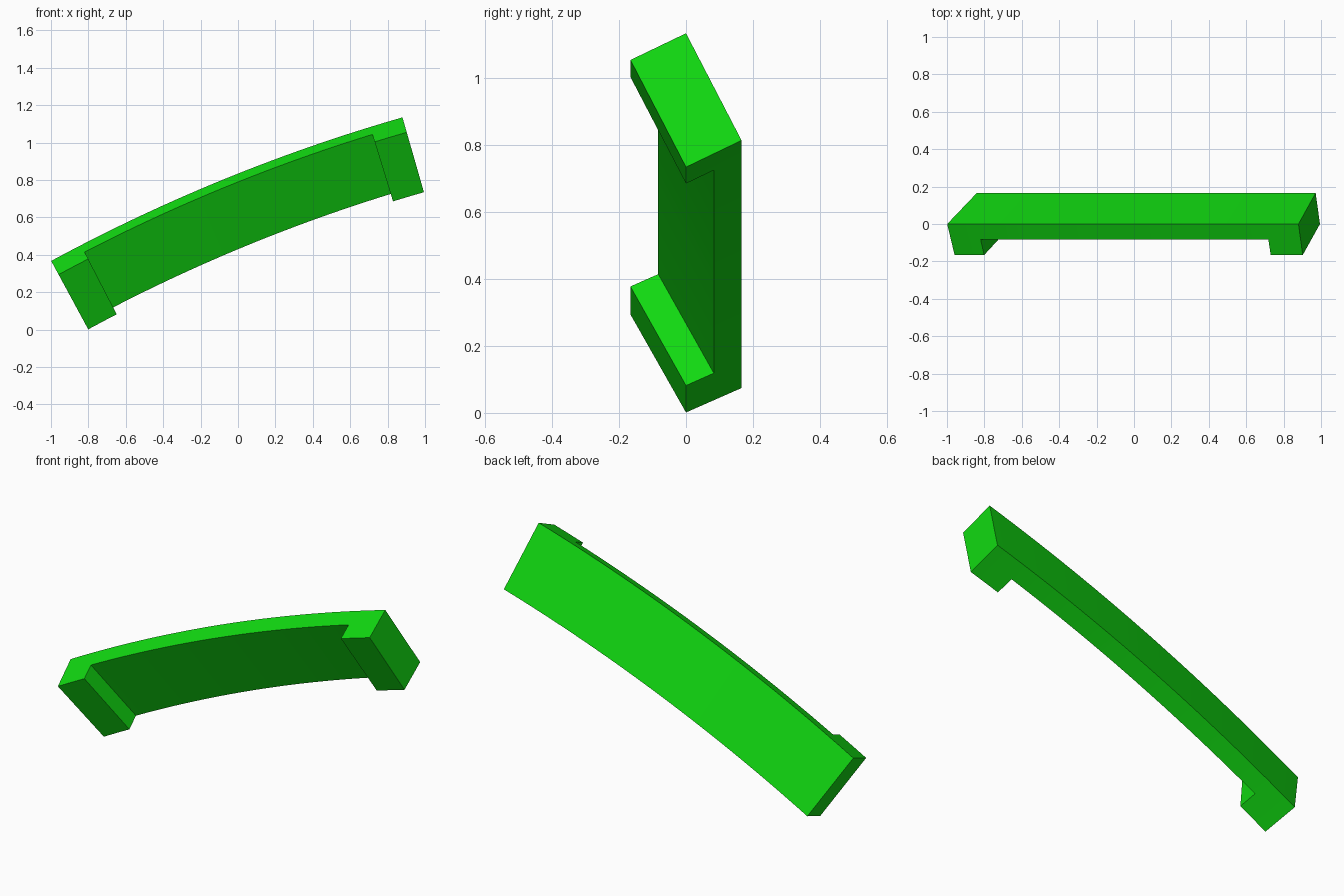
import bpy, bmesh, math

cube = bpy.data.objects.get("Cube")
if cube:
    bpy.data.objects.remove(cube, do_unlink=True)

# Arc that the bar is swept along, in the xz plane
CX, CZ = 3.475, -7.9
START, END, PAD = 16.03, 28.42, 1.1      # degrees; PAD is the length of each end block
STEPS = 24

# Tilted cross-section as (y, radius)
SECTION = {
    "top": (0.0, 9.4),
    "front_top": (-0.083, 9.3585),
    "pad_top": (-0.166, 9.317),
    "pad_bottom": (0.0, 8.984),
    "front_bottom": (0.083, 9.0255),
    "back": (0.166, 9.067),
}
PLATE = ["top", "front_top", "front_bottom", "back"]
FULL = list(SECTION)
STEP = ["front_top", "pad_top", "pad_bottom", "front_bottom"]

green = bpy.data.materials.new("bright green")
green.use_nodes = True
colour = (0.0056, 0.70, 0.0056, 1.0)
green.diffuse_color = colour
green.node_tree.nodes["Principled BSDF"].inputs["Base Color"].default_value = colour

# Stations: both blocks' ends and even steps between them
inner_a, inner_b = START + PAD, END - PAD
angles = [START, START + PAD / 2]
angles += [inner_a + (inner_b - inner_a) * i / STEPS for i in range(STEPS + 1)]
angles += [END - PAD / 2, END]
last = len(angles) - 1
pad_spans = {0, 1, last - 2, last - 1}

bm = bmesh.new()
rings = []
for i, deg in enumerate(angles):
    a = math.radians(deg)
    names = FULL if i in pad_spans or i - 1 in pad_spans else PLATE
    rings.append({n: bm.verts.new((CX - SECTION[n][1] * math.sin(a), SECTION[n][0],
                                   CZ + SECTION[n][1] * math.cos(a))) for n in names})

# Skin each span: thick at the end blocks, thin between them
for i in range(last):
    names = FULL if i in pad_spans else PLATE
    p, q = rings[i], rings[i + 1]
    for m, n in zip(names, names[1:] + names[:1]):
        bm.faces.new((p[m], p[n], q[n], q[m]))

# End caps and the inner walls of the blocks
for i, names in ((0, FULL), (last, FULL), (2, STEP), (last - 2, STEP)):
    bm.faces.new([rings[i][n] for n in names])

bmesh.ops.recalc_face_normals(bm, faces=bm.faces)
mesh = bpy.data.meshes.new("curved_handle")
bm.to_mesh(mesh)
bm.free()
mesh.materials.append(green)

handle = bpy.data.objects.new("curved_handle", mesh)
bpy.context.collection.objects.link(handle)
bpy.ops.object.select_all(action='DESELECT')
handle.select_set(True)
bpy.context.view_layer.objects.active = handle
bpy.ops.object.shade_smooth_by_angle(angle=math.radians(30))
